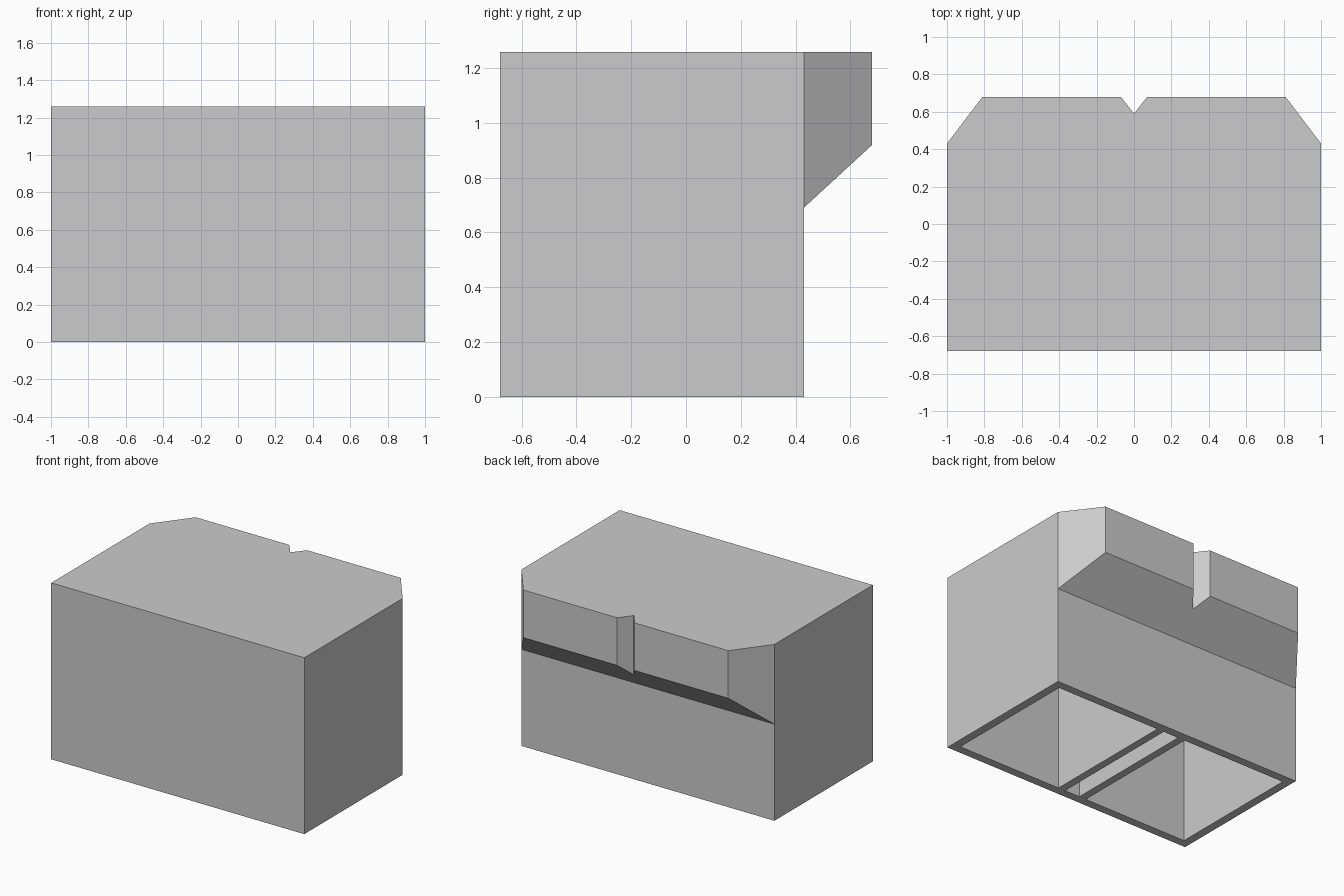
import bpy
import bmesh
from mathutils import Vector

old = bpy.data.objects.get("Cube")
if old:
    bpy.data.objects.remove(old, do_unlink=True)

HEIGHT = 1.26
FRONT, BACK, REAR = -0.68, 0.43, 0.68
LEDGE_LOW, LEDGE_HIGH = 0.69, 0.92
WALL = 0.06
DIVIDER_IN, DIVIDER_OUT = 0.06, 0.115

grey = bpy.data.materials.new("light_grey")
grey.use_nodes = True
colour = (0.6, 0.6, 0.6, 1)
grey.diffuse_color = colour
grey.node_tree.nodes["Principled BSDF"].inputs["Base Color"].default_value = colour

bm = bmesh.new()


def prism(outline, floor):
    """Extrude a plan outline to full height; floor(y) gives the underside."""
    low = [bm.verts.new((x, y, floor(y))) for x, y in outline]
    high = [bm.verts.new((x, y, HEIGHT)) for x, y in outline]
    bm.faces.new(low[::-1])
    bm.faces.new(high)
    for i in range(len(low)):
        j = (i + 1) % len(low)
        bm.faces.new((low[i], low[j], high[j], high[i]))
    bm.normal_update()


def faces_where(test):
    bm.normal_update()
    return [f for f in bm.faces if test(f)]


def cut(faces, point, normal):
    """Slice only the given faces with a plane."""
    geom = set(faces)
    for f in faces:
        geom.update(f.edges, f.verts)
    bmesh.ops.bisect_plane(bm, geom=list(geom), plane_co=Vector(point),
                           plane_no=Vector(normal), dist=1e-5)


def is_bottom(f):
    return f.normal.z < -0.99


def is_back(f):
    return f.normal.y > 0.99 and abs(f.calc_center_median().y - BACK) < 1e-4


# Main box
prism([(-1, FRONT), (1, FRONT), (1, BACK), (-1, BACK)], lambda y: 0)

# Underside divided into two large bays and a narrow centre slot
for x in (DIVIDER_IN, DIVIDER_OUT, 1 - WALL):
    for side in (-1, 1):
        cut(faces_where(is_bottom), (side * x, 0, 0), (1, 0, 0))
for y in (FRONT + WALL, BACK - WALL):
    cut(faces_where(is_bottom), (0, y, 0), (0, 1, 0))


def is_bay(f):
    c = f.calc_center_median()
    inside = FRONT + WALL < c.y < BACK - WALL
    in_slot = abs(c.x) < DIVIDER_IN
    in_bay = DIVIDER_OUT < abs(c.x) < 1 - WALL
    return is_bottom(f) and inside and (in_slot or in_bay)


# Bays pushed up into the box
bays = bmesh.ops.extrude_discrete_faces(bm, faces=faces_where(is_bay))["faces"]
bmesh.ops.translate(bm, vec=(0, 0, HEIGHT - WALL),
                    verts=list({v for f in bays for v in f.verts}))

# Open the upper back wall where the ledge joins
cut(faces_where(is_back), (0, 0, LEDGE_LOW), (0, 0, 1))
upper = faces_where(lambda f: is_back(f) and f.calc_center_median().z > LEDGE_LOW)
bmesh.ops.delete(bm, geom=upper, context="FACES_ONLY")

# Rear ledge with chamfered ends, centre notch and sloped underside
half = [(1, BACK), (0.81, REAR), (0.07, REAR)]
slope = (LEDGE_HIGH - LEDGE_LOW) / (REAR - BACK)
prism(half + [(0, 0.59)] + [(-x, y) for x, y in half[::-1]],
      lambda y: LEDGE_LOW + (y - BACK) * slope)
inner = faces_where(lambda f: f.normal.y < -0.99
                    and abs(f.calc_center_median().y - BACK) < 1e-4)
bmesh.ops.delete(bm, geom=inner, context="FACES_ONLY")

# Weld both parts and remove the seam across the top
bmesh.ops.remove_doubles(bm, verts=bm.verts[:], dist=1e-4)
seam = [e for e in bm.edges
        if all(abs(v.co.y - BACK) < 1e-4 and v.co.z > HEIGHT - 1e-4 for v in e.verts)]
bmesh.ops.dissolve_edges(bm, edges=seam, use_verts=False)
bmesh.ops.recalc_face_normals(bm, faces=bm.faces[:])

mesh = bpy.data.meshes.new("hollow_housing")
bm.to_mesh(mesh)
bm.free()
mesh.materials.append(grey)
housing = bpy.data.objects.new("hollow_housing", mesh)
bpy.context.collection.objects.link(housing)
